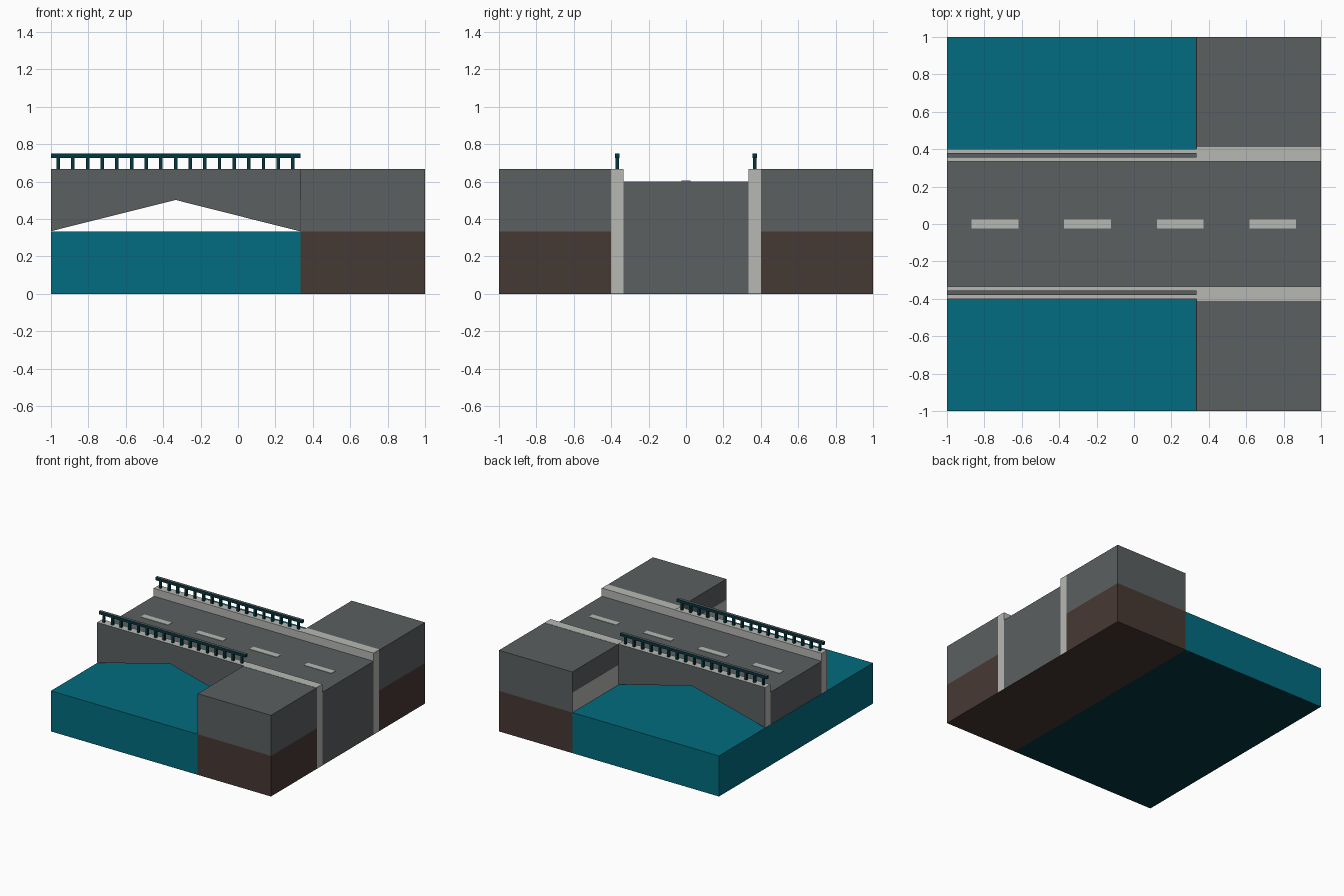
import bpy, bmesh

if "Cube" in bpy.data.objects:
    bpy.data.objects.remove(bpy.data.objects["Cube"])

def mat(name, r, g, b):
    m = bpy.data.materials.new(name)
    m.diffuse_color = (r, g, b, 1)
    m.use_nodes = True
    m.node_tree.nodes["Principled BSDF"].inputs["Base Color"].default_value = m.diffuse_color
    return m

ASPHALT = mat("asphalt grey", .103, .115, .118)
LIGHT = mat("light concrete", .475, .485, .455)
WATER = mat("water teal", .0005, .150, .214)
DIRT = mat("earth brown", .062, .041, .034)
DARK = mat("dark teal", .0008, .036, .048)

T = 1 / 3  # one third: shoreline, water level, road half width

def finish(name, bm, mats, rule=None):
    bmesh.ops.recalc_face_normals(bm, faces=bm.faces)
    bm.normal_update()
    me = bpy.data.meshes.new(name)
    for m in mats:
        me.materials.append(m)
    if rule:
        for f in bm.faces:
            f.material_index = rule(f)
    bm.to_mesh(me)
    bm.free()
    ob = bpy.data.objects.new(name, me)
    bpy.context.collection.objects.link(ob)
    return ob

def add_box(bm, x0, x1, y0, y1, z0, z1):
    vs = bmesh.ops.create_cube(bm, size=1)["verts"]
    for v in vs:
        v.co.x = x1 if v.co.x > 0 else x0
        v.co.y = y1 if v.co.y > 0 else y0
        v.co.z = z1 if v.co.z > 0 else z0

def box(name, mats, dims, rule=None):
    bm = bmesh.new()
    add_box(bm, *dims)
    return finish(name, bm, mats, rule)

def extrude_y(name, profile, y0, y1, mats, rule=None):
    # xz outline swept across y
    bm = bmesh.new()
    f = bm.faces.new([bm.verts.new((x, y0, z)) for x, z in profile])
    ext = bmesh.ops.extrude_face_region(bm, geom=[f])["geom"]
    for v in ext:
        if isinstance(v, bmesh.types.BMVert):
            v.co.y = y1
    return finish(name, bm, mats, rule)

# water with dark bed, and thin earth plate below the road
box("water", [WATER, DARK], (-1, T, -1, 1, 0, T), lambda f: int(f.normal.z < -.9))
box("earth_base", [DIRT], (T, 1, -.4, .4, 0, .002))

def section(top):
    # bridge outline with pointed arch, continuing down into the bank
    return [(-1, top), (-1, .335), (-T, .502), (T, .334), (T, .002), (1, .002), (1, top)]

# road
extrude_y("road", section(.602), -T, T, [ASPHALT])

# lane dashes
bm = bmesh.new()
for i in range(4):
    x = -.743 + i * .495
    add_box(bm, x - .125, x + .125, -.025, .025, .598, .605)
finish("lane_dashes", bm, [LIGHT])

def kerb_rule(f):
    outer = f.normal.y * f.calc_center_median().y > .3
    under = f.normal.z < -.3
    return 1 if outer or under else 0

for s, side in ((-1, "front"), (1, "back")):
    # kerb walls: light on top, inside and ends, grey on the outer face
    a, b = sorted((s * T, s * .4))
    extrude_y("kerb_" + side, section(2 * T), a, b, [LIGHT, ASPHALT], kerb_rule)
    # bank: earth below, paved block above, light band on the quay face
    a, b = sorted((s * .4, s))
    box("bank_earth_" + side, [DIRT], (T, 1, a, b, 0, T))
    box("bank_paving_" + side, [ASPHALT], (T, 1, a, b, T, 2 * T))
    box("quay_band_" + side, [LIGHT], (T - .002, T + .01, a * .999, b * .999, T, .5))
    # kerb lip slightly overlapping the paving
    a, b = sorted((s * T, s * .412))
    box("kerb_lip_" + side, [LIGHT], (T, .999, a, b, .66, 2 * T + .002))
    # railing: handrail with grey top, and posts
    c = s * .367
    bm = bmesh.new()
    add_box(bm, -1, T, c - .012, c + .012, .726, .750)
    for i in range(17):
        x = -.961 + i * .0784
        add_box(bm, x - .009, x + .009, c - .009, c + .009, .66, .73)
    finish("railing_" + side, bm, [DARK, ASPHALT],
           lambda f: int(f.normal.z > .9 and f.calc_center_median().z > .74))
